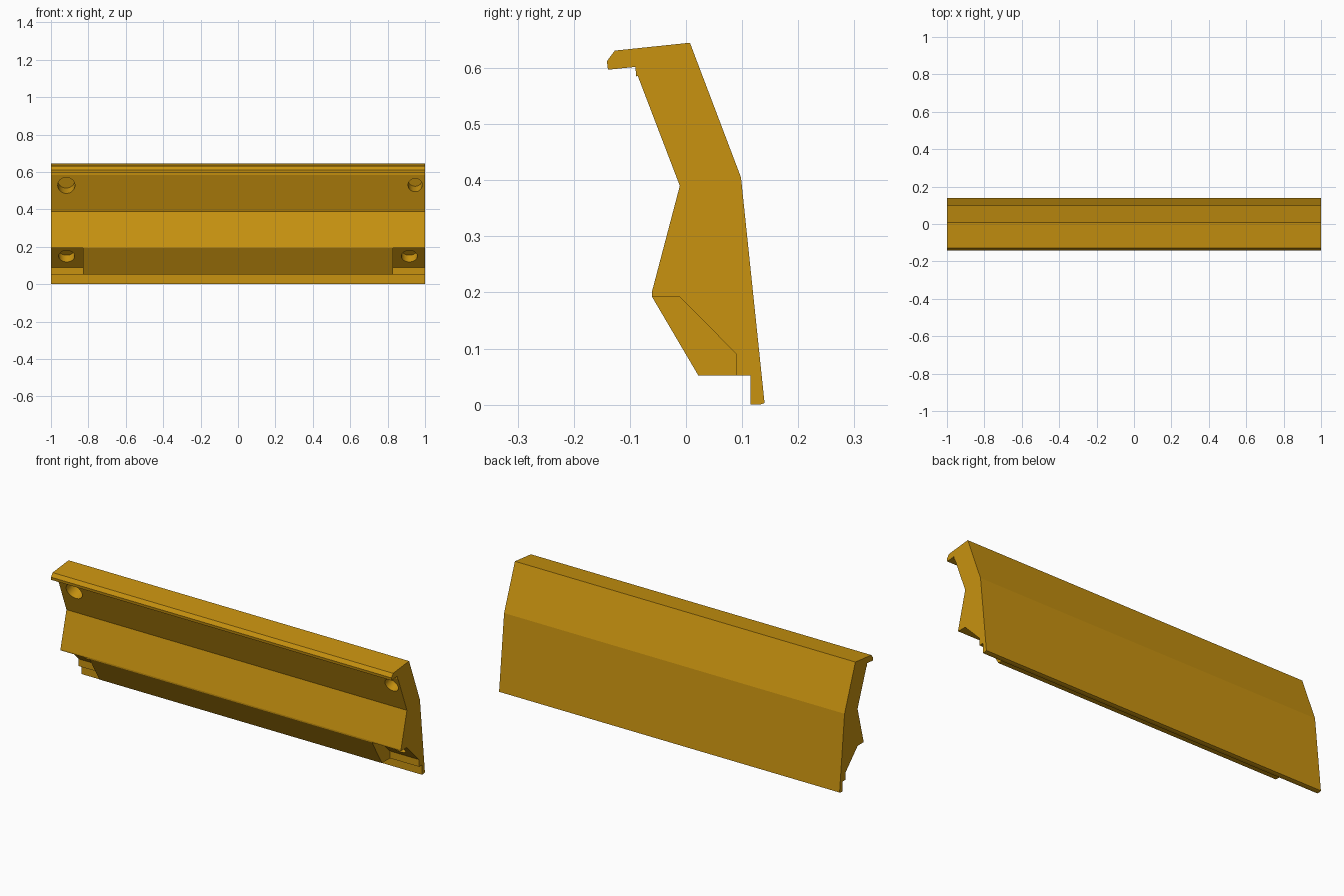
import bpy, math
from mathutils import Vector

if "Cube" in bpy.data.objects:
    bpy.data.objects.remove(bpy.data.objects["Cube"])

gold = bpy.data.materials.new("golden_ochre")
gold.diffuse_color = (0.58, 0.29, 0.005, 1)
gold.use_nodes = True
gold.node_tree.nodes["Principled BSDF"].inputs["Base Color"].default_value = gold.diffuse_color


def extrude_profile(name, profile, x0, x1):
    """Prism with a (y, z) outline running from x0 to x1."""
    n = len(profile)
    verts = [(x, y, z) for x in (x0, x1) for y, z in profile]
    faces = [tuple(range(n))[::-1], tuple(range(n, 2 * n))]
    faces += [(i, (i + 1) % n, (i + 1) % n + n, i + n) for i in range(n)]
    mesh = bpy.data.meshes.new(name)
    mesh.from_pydata(verts, [], faces)
    mesh.materials.append(gold)
    obj = bpy.data.objects.new(name, mesh)
    bpy.context.collection.objects.link(obj)
    # consistent outward normals
    bpy.context.view_layer.objects.active = obj
    obj.select_set(True)
    bpy.ops.object.mode_set(mode='EDIT')
    bpy.ops.mesh.select_all(action='SELECT')
    bpy.ops.mesh.normals_make_consistent(inside=False)
    bpy.ops.object.mode_set(mode='OBJECT')
    obj.select_set(False)
    return obj


def cut(target, cutter):
    mod = target.modifiers.new("cut", 'BOOLEAN')
    mod.operation = 'DIFFERENCE'
    mod.solver = 'EXACT'
    mod.object = cutter
    bpy.context.view_layer.objects.active = target
    bpy.ops.object.modifier_apply(modifier=mod.name)
    bpy.data.objects.remove(cutter)


# Long panel with a hooked top lip and a thin bottom lip
panel = extrude_profile("panel", [
    (-0.127, 0.631), (0.007, 0.645), (0.098, 0.405), (0.14, 0.003),
    (0.131, 0.0), (0.115, 0.0), (0.115, 0.052), (0.022, 0.052),
    (-0.061, 0.193), (-0.061, 0.20), (-0.011, 0.39), (-0.086, 0.586),
    (-0.089, 0.585), (-0.09, 0.602), (-0.139, 0.597), (-0.141, 0.612)], -1, 1)

# Notches under both ends
notch = [(-0.1, 0.193), (-0.012, 0.193), (0.09, 0.09), (0.09, 0.0), (-0.1, 0.0)]
for side in (-1, 1):
    cut(panel, extrude_profile("notch_cutter", notch,
                               *sorted((side * 0.83, side * 1.1))))

# Blind screw holes, square to the sloping faces: x, y, z, radius, depth, normal
upper, lower = (0, -0.932, -0.361), (0, -0.707, -0.707)
for x, y, z, r, depth, normal in (
        (-0.918, -0.0646, 0.528, 0.046, 0.08, upper),
        (0.947, -0.0646, 0.53, 0.038, 0.08, upper),
        (-0.916, 0.0305, 0.15, 0.043, 0.05, lower),
        (0.916, 0.0305, 0.15, 0.043, 0.05, lower)):
    axis = Vector(normal).normalized()
    above = 0.02
    bpy.ops.mesh.primitive_cylinder_add(
        vertices=32, radius=r, depth=depth + above,
        location=Vector((x, y, z)) + axis * (above - depth) / 2,
        rotation=axis.to_track_quat('Z', 'Y').to_euler())
    drill = bpy.context.object
    drill.data.materials.append(gold)
    cut(panel, drill)

# Smooth hole walls, crisp panel edges
bpy.ops.object.select_all(action='DESELECT')
panel.select_set(True)
bpy.context.view_layer.objects.active = panel
bpy.ops.object.shade_smooth_by_angle(angle=math.radians(14))
